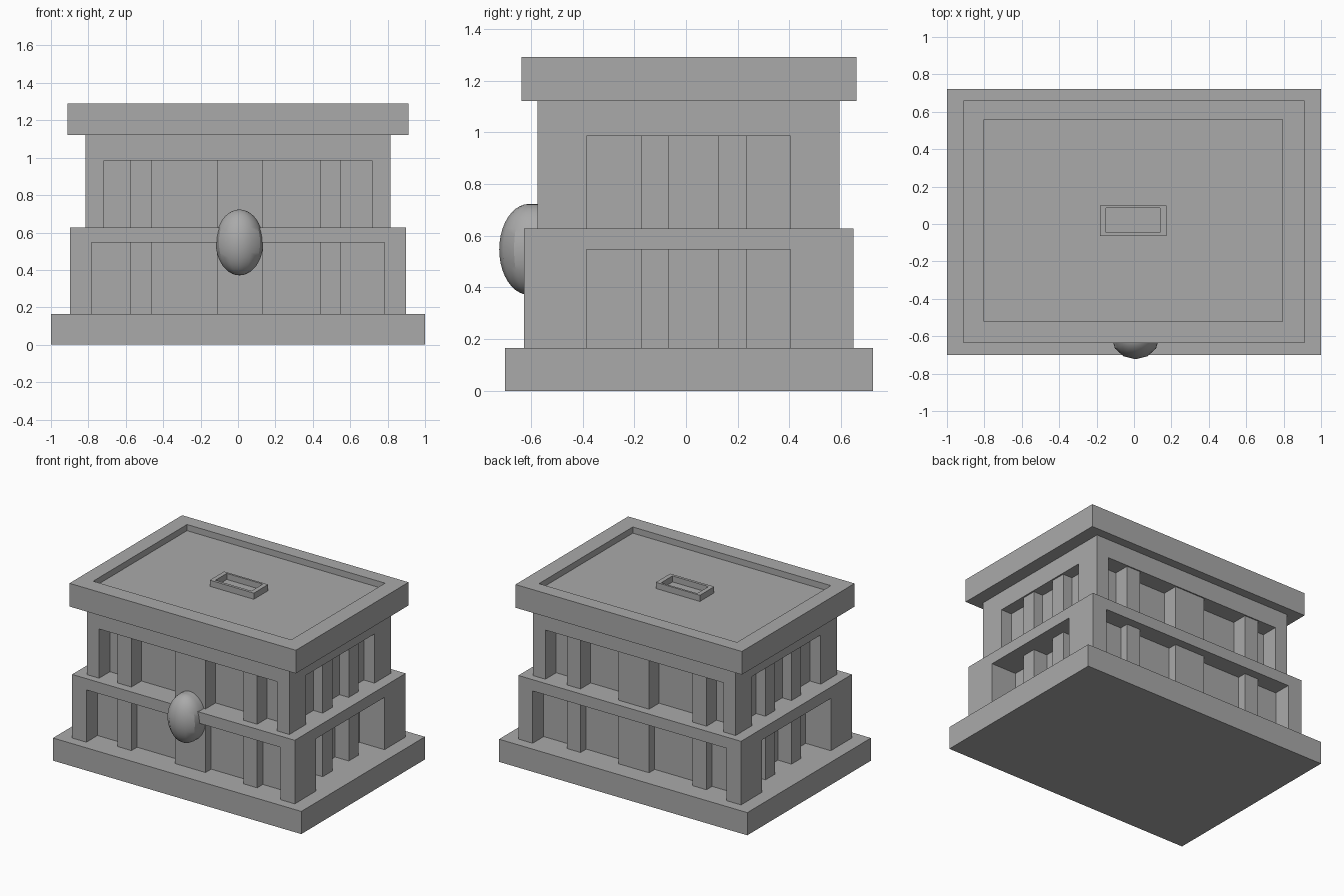
import bpy
import bmesh
from math import pi
from mathutils import Matrix, Vector

default_cube = bpy.data.objects.get("Cube")
if default_cube:
    bpy.data.objects.remove(default_cube, do_unlink=True)

stone = bpy.data.materials.new("grey_stone")
stone.use_nodes = True
stone.diffuse_color = (0.4, 0.4, 0.4, 1)
stone.node_tree.nodes["Principled BSDF"].inputs["Base Color"].default_value = (0.4, 0.4, 0.4, 1)

CY = 0.01          # the building sits slightly back on its base
BASE_TOP, LEDGE, ROOF, TOP = 0.165, 0.628, 1.122, 1.291
LOWER_OPEN, UPPER_OPEN = 0.546, 0.986


def finish(bm, name):
    bmesh.ops.recalc_face_normals(bm, faces=bm.faces[:])
    mesh = bpy.data.meshes.new(name)
    bm.to_mesh(mesh)
    bm.free()
    mesh.materials.append(stone)
    obj = bpy.data.objects.new(name, mesh)
    bpy.context.collection.objects.link(obj)
    return obj


def box(name, xs, ys, zs):
    bm = bmesh.new()
    size = Vector((xs[1] - xs[0], ys[1] - ys[0], zs[1] - zs[0]))
    mid = Vector((sum(xs), sum(ys), sum(zs))) / 2
    bmesh.ops.create_cube(bm, size=1, matrix=Matrix.Translation(mid) @ Matrix.Diagonal((*size, 1)))
    finish(bm, name)


def tray(name, xs, ys, zs, inner_xs, inner_ys, floor_z):
    """A block with a rectangular hollow sunk into its top, skinned ring by ring."""
    bm = bmesh.new()
    rings = []
    for rx, ry, z in ((xs, ys, zs[0]), (xs, ys, zs[1]), (inner_xs, inner_ys, zs[1]), (inner_xs, inner_ys, floor_z)):
        rings.append([bm.verts.new((rx[i], ry[j], z)) for i, j in ((0, 0), (1, 0), (1, 1), (0, 1))])
    for a, b in zip(rings, rings[1:]):
        for i in range(4):
            k = (i + 1) % 4
            bm.faces.new((a[i], a[k], b[k], b[i]))
    bm.faces.new(rings[0])
    bm.faces.new(rings[-1])
    finish(bm, name)


def tier(name, hx, hy, open_x, open_y, core_x, core_y, z0, z_open, z1):
    """Storey with a wide recess in each wall, closed by a lintel slab."""
    quarter = [(core_x, open_y), (hx, open_y), (hx, hy), (open_x, hy), (open_x, core_y)]
    outline = []
    for sx, sy in ((1, 1), (-1, 1), (-1, -1), (1, -1)):
        points = quarter if sx * sy > 0 else quarter[::-1]
        outline += [(sx * x, sy * y + CY) for x, y in points]
    bm = bmesh.new()
    floor = bm.faces.new([bm.verts.new((x, y, z0)) for x, y in outline])
    raised = bmesh.ops.extrude_face_region(bm, geom=[floor])["geom"]
    bmesh.ops.translate(bm, verts=[g for g in raised if isinstance(g, bmesh.types.BMVert)], vec=(0, 0, z_open - z0))
    finish(bm, name + "_walls")
    box(name + "_lintel", (-hx, hx), (CY - hy, CY + hy), (z_open, z1))


# Base and the two storeys
box("base", (-1, 1), (-0.70, 0.723), (0, BASE_TOP))
tier("lower_storey", 0.897, 0.638, 0.782, 0.395, 0.695, 0.51, BASE_TOP, LOWER_OPEN, LEDGE)
tier("upper_storey", 0.816, 0.584, 0.717, 0.395, 0.73, 0.46, LEDGE, UPPER_OPEN, ROOF)

# Pillars standing in the recesses, on opposite walls
for storey, z0, z1 in (("lower", BASE_TOP, LOWER_OPEN), ("upper", LEDGE, UPPER_OPEN)):
    for wall, side in (("front", -1), ("back", 1)):
        ys = sorted((CY + side * 0.44, CY + side * 0.575))
        for i, xs in enumerate(((-0.575, -0.463), (-0.112, 0.134), (0.44, 0.55))):
            box(f"{storey}_{wall}_pillar_{i + 1}", xs, ys, (z0, z1))
    for wall, side in (("left", 1), ("right", -1)):
        xs = sorted((side * 0.66, side * 0.805))
        for i, ys in enumerate(((-0.175, -0.065), (0.125, 0.235))):
            box(f"{storey}_{wall}_pillar_{i + 1}", xs, ys, (z0, z1))

# Roof with a sunken top and a flush hollow handle
tray("roof", (-0.912, 0.912), (-0.637, 0.66), (ROOF, TOP), (-0.803, 0.793), (-0.52, 0.56), TOP - 0.045)
tray("roof_handle", (-0.182, 0.173), (-0.065, 0.10), (TOP - 0.046, TOP), (-0.15, 0.14), (-0.045, 0.085), TOP - 0.044)

# Domed oval boss on the front, faceted from side to side
bm = bmesh.new()
bmesh.ops.create_uvsphere(bm, u_segments=12, v_segments=20, radius=1)
bmesh.ops.delete(bm, geom=[v for v in bm.verts if v.co.y > 0.01], context='VERTS')
rim = [e for e in bm.edges if e.is_boundary]
skirt = bmesh.ops.extrude_edge_only(bm, edges=rim)["geom"]
bmesh.ops.translate(bm, verts=[g for g in skirt if isinstance(g, bmesh.types.BMVert)], vec=(0, 0.4, 0))
bmesh.ops.holes_fill(bm, edges=[e for e in bm.edges if e.is_boundary], sides=0)
bmesh.ops.transform(bm, verts=bm.verts[:],
                    matrix=Matrix.Translation((0.008, -0.608, 0.547)) @ Matrix.Diagonal((0.127, 0.115, 0.176, 1)))
boss = finish(bm, "front_boss")
bpy.ops.object.select_all(action='DESELECT')
boss.select_set(True)
bpy.context.view_layer.objects.active = boss
bpy.ops.object.shade_smooth_by_angle(angle=pi / 6)
